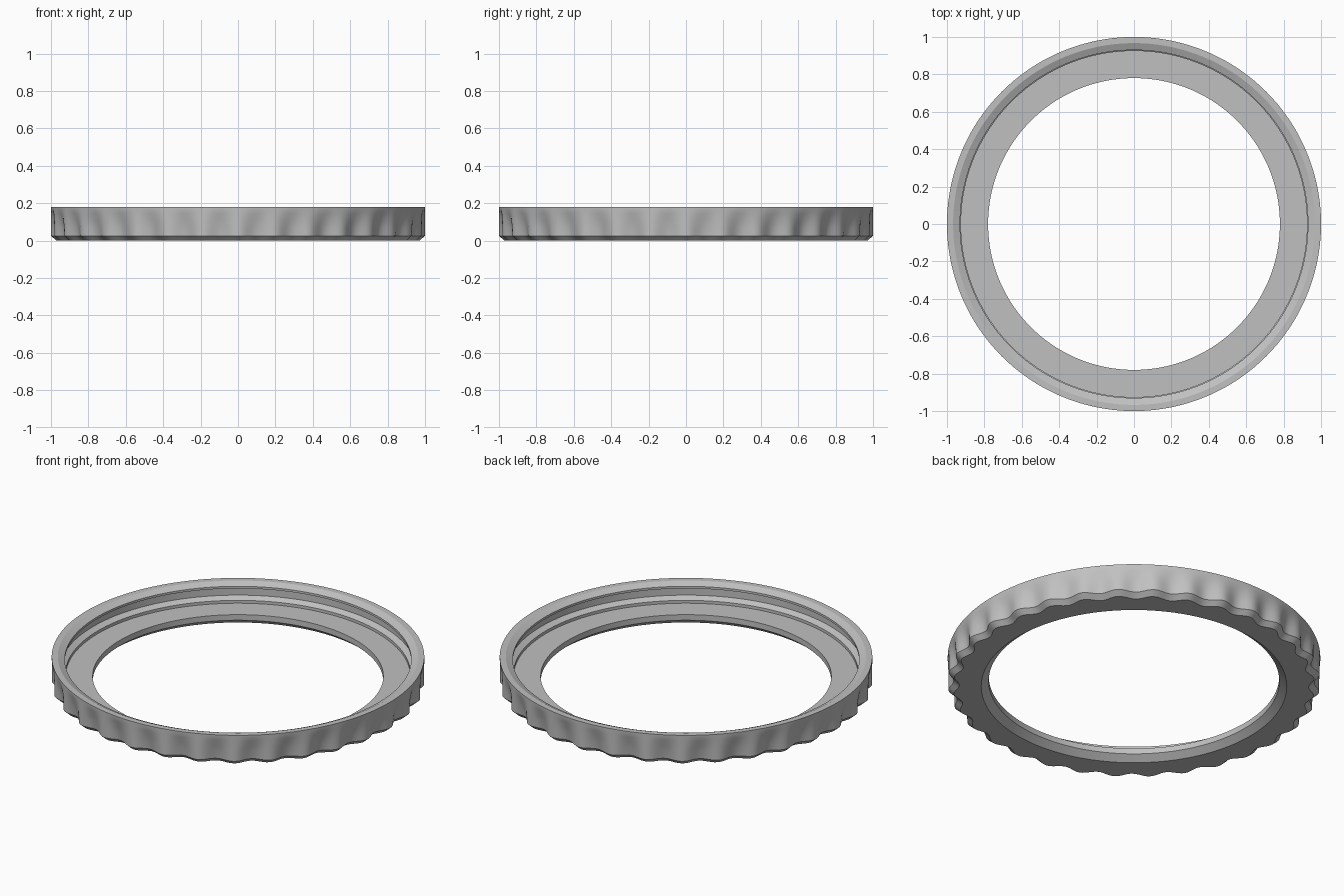
import bpy, bmesh, math

cube = bpy.data.objects.get("Cube")
if cube:
    bpy.data.objects.remove(cube, do_unlink=True)

SEGMENTS = 384
FLUTES = 32
FLUTE_DEPTH = 0.033

# Closed cross-section: radius, height, share of the flute depth
profile = [
    (0.82, 0.0, 0), (0.97, 0.0, 1), (1.0, 0.026, 1),      # underside and chamfer
    (1.0, 0.07, 0.8), (1.0, 0.11, 0.5), (1.0, 0.145, 0.2),  # grip fading upward
    (1.0, 0.17, 0), (1.0, 0.18, 0), (0.967, 0.18, 0),     # rim
    (0.93, 0.163, 0), (0.93, 0.15, 0),                    # retaining lip
    (0.957, 0.14, 0), (0.957, 0.098, 0),                  # inner groove
    (0.925, 0.082, 0), (0.925, 0.065, 0),                 # step to the ledge
    (0.78, 0.065, 0), (0.78, 0.032, 0),                   # ledge and opening
]

metal = bpy.data.materials.new("plain grey")
metal.use_nodes = True
grey = (0.53, 0.53, 0.53, 1)
metal.diffuse_color = grey
metal.node_tree.nodes["Principled BSDF"].inputs["Base Color"].default_value = grey


def fluted_lathe(name, section):
    """Spin a closed section round z, scalloping the fluted points."""
    bm = bmesh.new()
    rings = []
    for i in range(SEGMENTS):
        a = math.tau * i / SEGMENTS
        dip = FLUTE_DEPTH * (0.5 - 0.5 * math.cos(FLUTES * a))
        rings.append([bm.verts.new(((r - dip * f) * math.cos(a),
                                    (r - dip * f) * math.sin(a), z))
                      for r, z, f in section])
    count = len(section)
    for i, ring in enumerate(rings):
        following = rings[(i + 1) % SEGMENTS]
        for j in range(count):
            k = (j + 1) % count
            bm.faces.new((ring[j], following[j], following[k], ring[k]))
    bmesh.ops.recalc_face_normals(bm, faces=bm.faces)
    mesh = bpy.data.meshes.new(name)
    bm.to_mesh(mesh)
    bm.free()
    obj = bpy.data.objects.new(name, mesh)
    bpy.context.collection.objects.link(obj)
    mesh.materials.append(metal)
    return obj


# Scalloped retaining ring
ring = fluted_lathe("grip_ring", profile)
bpy.ops.object.select_all(action="DESELECT")
ring.select_set(True)
bpy.context.view_layer.objects.active = ring
bpy.ops.object.shade_smooth_by_angle(angle=math.radians(24))
